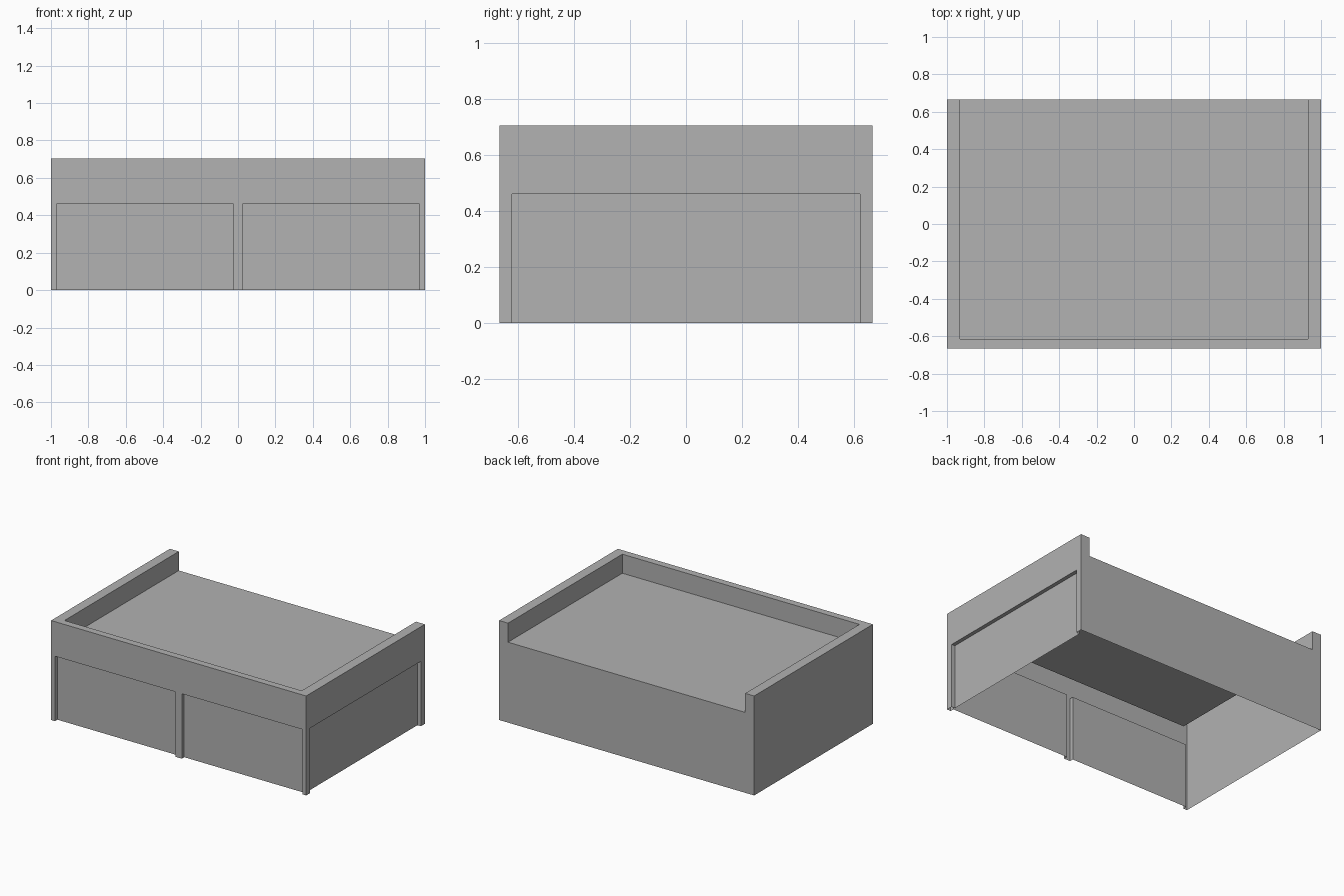
import bpy
import bmesh
from mathutils import Vector

if "Cube" in bpy.data.objects:
    bpy.data.objects.remove(bpy.data.objects["Cube"], do_unlink=True)

HALF_X, HALF_Y, HEIGHT = 1.0, 0.665, 0.705
TRAY_X, TRAY_FRONT, TRAY_Z = 0.93, -0.615, 0.57
PANEL_TOP, DEPTH, OVER = 0.46, 0.027, 0.2

grey = bpy.data.materials.new("plain grey")
grey.use_nodes = True
GREY = (0.445, 0.445, 0.445, 1)
grey.diffuse_color = GREY
grey.node_tree.nodes["Principled BSDF"].inputs["Base Color"].default_value = GREY


def box(name, low, high):
    """Box object between two opposite corners."""
    low, high = Vector(low), Vector(high)
    bm = bmesh.new()
    bmesh.ops.create_cube(bm, size=1)
    for v in bm.verts:
        v.co = (low + high) / 2 + v.co * (high - low)
    mesh = bpy.data.meshes.new(name)
    bm.to_mesh(mesh)
    bm.free()
    mesh.materials.append(grey)
    obj = bpy.data.objects.new(name, mesh)
    bpy.context.collection.objects.link(obj)
    return obj


# Main body
body = box("bed_frame", (-HALF_X, -HALF_Y, 0), (HALF_X, HALF_Y, HEIGHT))

# Tray well open at the back, two front recesses, one side recess
cutters = [
    box("tray_cutter", (-TRAY_X, TRAY_FRONT, TRAY_Z),
        (TRAY_X, HALF_Y + OVER, HEIGHT + OVER)),
    box("side_cutter", (HALF_X - DEPTH, -0.62, -OVER),
        (HALF_X + OVER, 0.62, PANEL_TOP)),
]
for x0, x1 in ((-0.97, -0.025), (0.025, 0.97)):
    cutters.append(box("front_cutter", (x0, -HALF_Y - OVER, -OVER),
                       (x1, -HALF_Y + DEPTH, PANEL_TOP)))
for cutter in cutters:
    cutter.hide_render = True
    mod = body.modifiers.new(cutter.name, 'BOOLEAN')
    mod.operation = 'DIFFERENCE'
    mod.solver = 'EXACT'
    mod.object = cutter

# Bake the cuts and drop the cutters
depsgraph = bpy.context.evaluated_depsgraph_get()
mesh = bpy.data.meshes.new_from_object(body.evaluated_get(depsgraph))
body.modifiers.clear()
body.data = mesh
for cutter in cutters:
    bpy.data.objects.remove(cutter, do_unlink=True)

# Open the underside so the body is a thin hollow shell
bm = bmesh.new()
bm.from_mesh(mesh)
bottom = [f for f in bm.faces if all(v.co.z < 0.001 for v in f.verts)]
bmesh.ops.delete(bm, geom=bottom, context='FACES')
bm.to_mesh(mesh)
bm.free()
mesh.name = "bed_frame"
